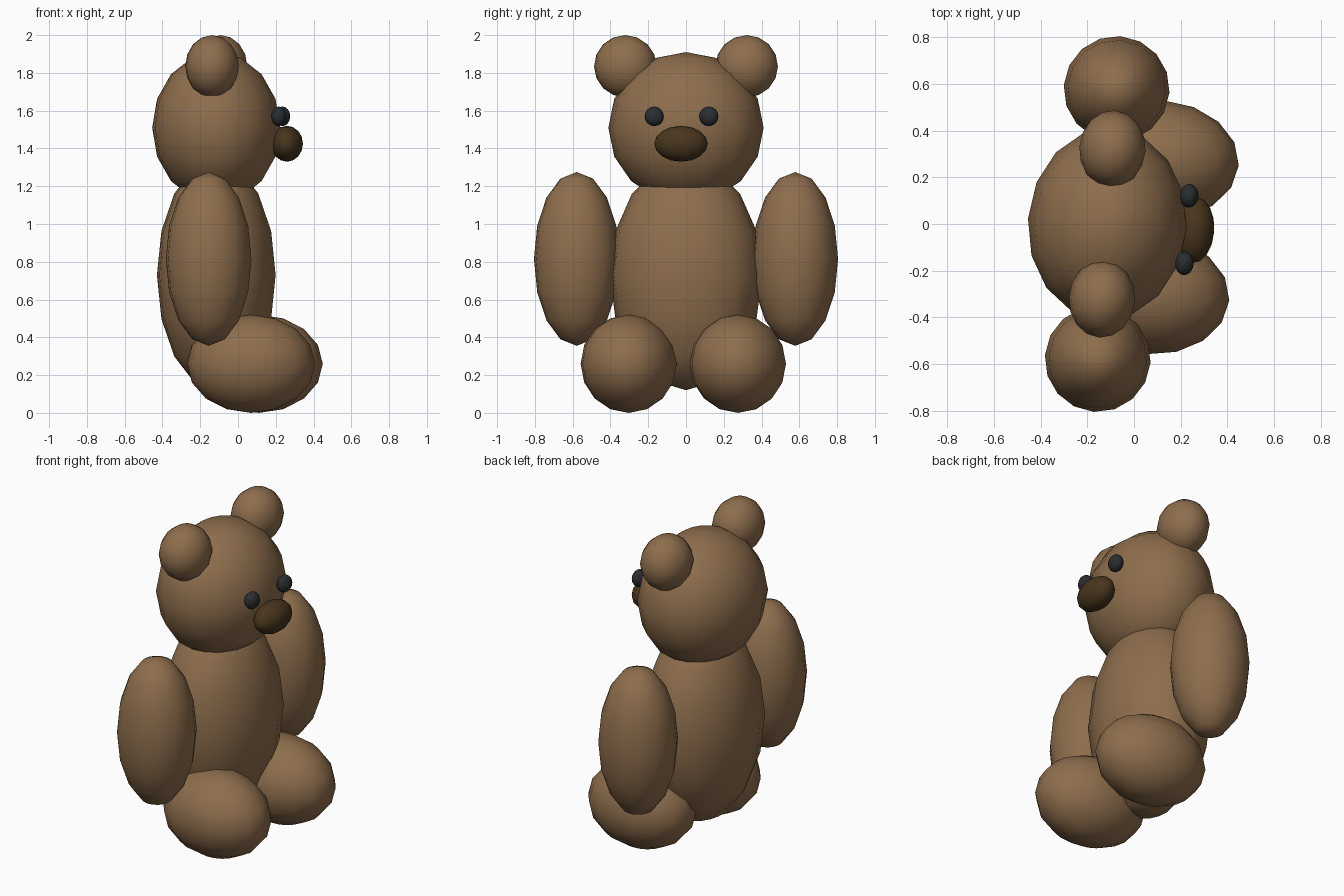
import bpy
import bmesh
from math import radians
from mathutils import Matrix, Vector

cube = bpy.data.objects.get("Cube")
if cube:
    bpy.data.objects.remove(cube, do_unlink=True)


def make_material(name, rgb):
    mat = bpy.data.materials.new(name)
    mat.use_nodes = True
    color = (*rgb, 1.0)
    mat.diffuse_color = color
    bsdf = next(n for n in mat.node_tree.nodes if n.type == "BSDF_PRINCIPLED")
    bsdf.inputs["Base Color"].default_value = color
    bsdf.inputs["Roughness"].default_value = 0.8
    return mat


fur = make_material("brown_fur", (0.27, 0.155, 0.074))
nose_brown = make_material("dark_brown", (0.065, 0.036, 0.012))
eye_black = make_material("eye_black", (0.023, 0.027, 0.030))

# The bear looks along +x, turned slightly about its vertical axis
PLACE = Matrix.Translation((-0.115, 0, 0)) @ Matrix.Rotation(radians(-4), 4, "Z")


def ellipsoid(name, center, radii, mat):
    """Low-poly smooth ellipsoid placed in the bear's own frame."""
    bm = bmesh.new()
    bmesh.ops.create_uvsphere(bm, u_segments=16, v_segments=8, radius=1)
    shape = PLACE @ Matrix.Translation(center) @ Matrix.Diagonal((*radii, 1))
    bmesh.ops.transform(bm, matrix=shape, verts=bm.verts)
    for face in bm.faces:
        face.smooth = True
    mesh = bpy.data.meshes.new(name)
    bm.to_mesh(mesh)
    bm.free()
    mesh.materials.append(mat)
    obj = bpy.data.objects.new(name, mesh)
    bpy.context.collection.objects.link(obj)
    return obj


def pair(name, center, radii, mat):
    """Matching left and right parts."""
    for side, sign in (("left", 1), ("right", -1)):
        x, y, z = center
        ellipsoid(f"{side}_{name}", Vector((x, sign * y, z)), radii, mat)


# Torso and head
ellipsoid("body", (0, 0, 0.73), (0.315, 0.405, 0.61), fur)
ellipsoid("head", (0, 0, 1.51), (0.34, 0.412, 0.40), fur)

# Limbs and ears
pair("arm", (0, 0.58, 0.815), (0.227, 0.227, 0.46), fur)
pair("leg", (0.205, 0.29, 0.26), (0.34, 0.255, 0.26), fur)
pair("ear", (0, 0.322, 1.835), (0.142, 0.166, 0.165), fur)

# Face
ellipsoid("nose", (0.375, 0, 1.425), (0.085, 0.142, 0.095), nose_brown)
pair("eye", (0.342, 0.145, 1.57), (0.04, 0.051, 0.052), eye_black)
